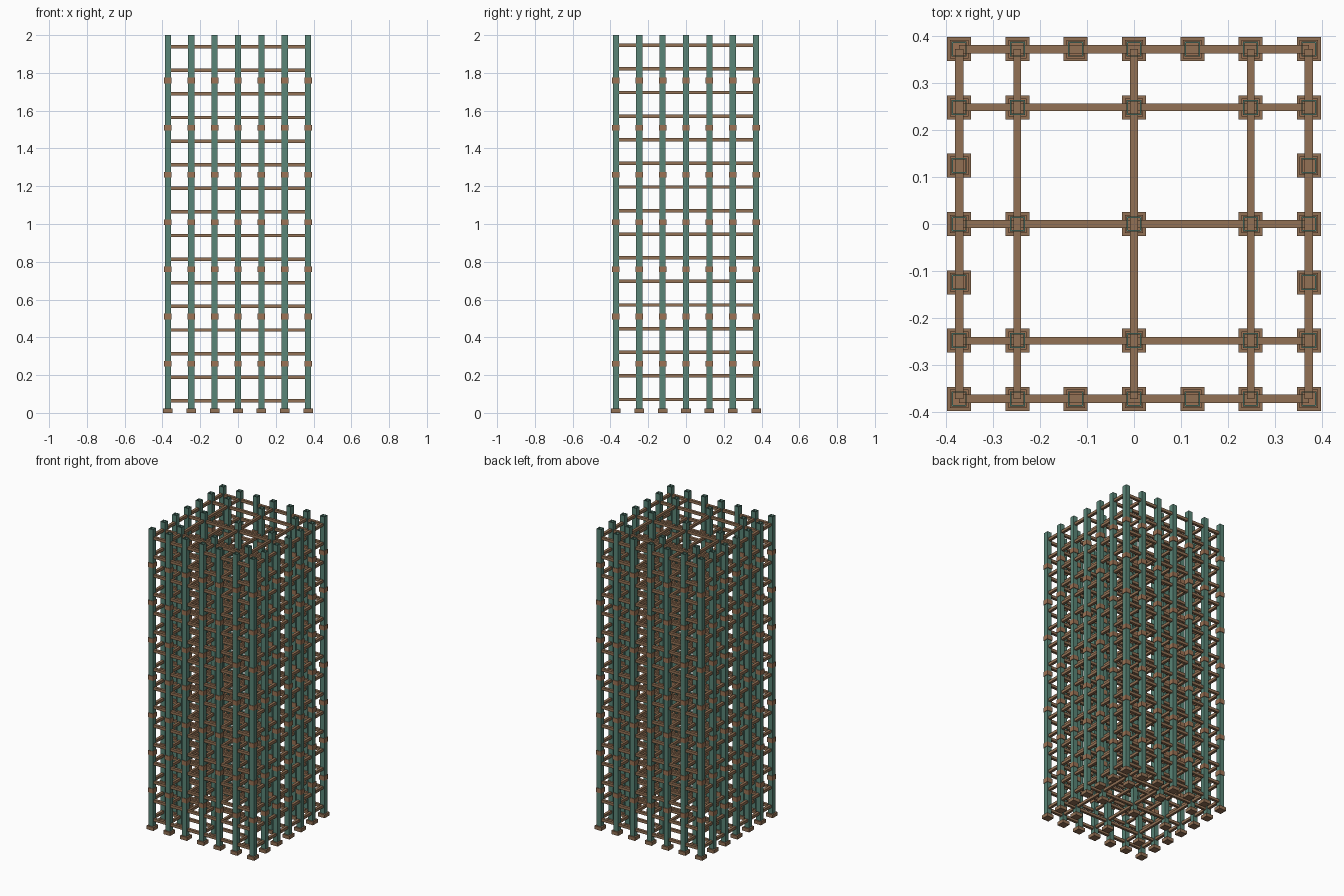
import bpy, bmesh
from mathutils import Matrix, Vector

if "Cube" in bpy.data.objects:
    bpy.data.objects.remove(bpy.data.objects["Cube"])

STEP = 0.1237          # spacing of the post grid
EDGE = 3 * STEP        # outer row of posts
POST, WALL = 0.032, 0.003
COLLAR, BASE = 0.039, 0.051
BEAM = 0.018


def material(name, rgb):
    m = bpy.data.materials.new(name)
    m.diffuse_color = (*rgb, 1)
    m.use_nodes = True
    m.node_tree.nodes["Principled BSDF"].inputs["Base Color"].default_value = m.diffuse_color
    return m


green = material("green_paint", (0.10, 0.235, 0.185))
brown = material("brown_wood", (0.29, 0.165, 0.09))
tan = material("tan_collar", (0.33, 0.17, 0.09))


def box(bm, centre, size):
    mat = Matrix.Translation(Vector(centre)) @ Matrix.Diagonal((*size, 1))
    bmesh.ops.create_cube(bm, size=1, matrix=mat)


def tube(bm, x, y, z0, z1, width, wall):
    """Square hollow tube, open at both ends."""
    rings = []
    for r, z in ((width / 2, z0), (width / 2, z1),
                 (width / 2 - wall, z1), (width / 2 - wall, z0)):
        rings.append([bm.verts.new((x + sx * r, y + sy * r, z))
                      for sx, sy in ((-1, -1), (1, -1), (1, 1), (-1, 1))])
    for k in range(4):
        a, b = rings[k], rings[(k + 1) % 4]
        for i in range(4):
            j = (i + 1) % 4
            bm.faces.new((a[i], a[j], b[j], b[i]))


def finish(bm, name, mat):
    bmesh.ops.recalc_face_normals(bm, faces=bm.faces)
    me = bpy.data.meshes.new(name)
    bm.to_mesh(me)
    bm.free()
    me.materials.append(mat)
    ob = bpy.data.objects.new(name, me)
    bpy.context.collection.objects.link(ob)


# Post positions: five by five grid, plus extra posts on the outer sides
lines = (-3, -2, 0, 2, 3)
spots = [(i, j) for i in range(-3, 4) for j in range(-3, 4)
         if (i in lines and j in lines) or abs(i) == 3 or abs(j) == 3]

posts, collars, bases = bmesh.new(), bmesh.new(), bmesh.new()
for i, j in spots:
    x, y = i * STEP, j * STEP
    tube(posts, x, y, 0.02, 2.0, POST, WALL)
    box(bases, (x, y, 0.0115), (BASE, BASE, 0.023))
    for k in range(1, 8):
        box(collars, (x, y, 0.01 + 0.25 * k), (COLLAR, COLLAR, 0.03))
finish(posts, "posts", green)
finish(collars, "post_collars", tan)
finish(bases, "base_plates", brown)

# Horizontal beams along both directions at sixteen levels
beams_x, beams_y = bmesh.new(), bmesh.new()
for k in range(16):
    z = 0.064 + 0.125 * k
    for i in lines:
        w = BEAM if abs(i) == 3 else 0.016
        box(beams_x, (0, i * STEP, z), (2 * EDGE, w, BEAM))
        box(beams_y, (i * STEP, 0, z + 0.007), (w, 2 * EDGE, BEAM))
finish(beams_x, "cross_beams", brown)
finish(beams_y, "depth_beams", brown)
